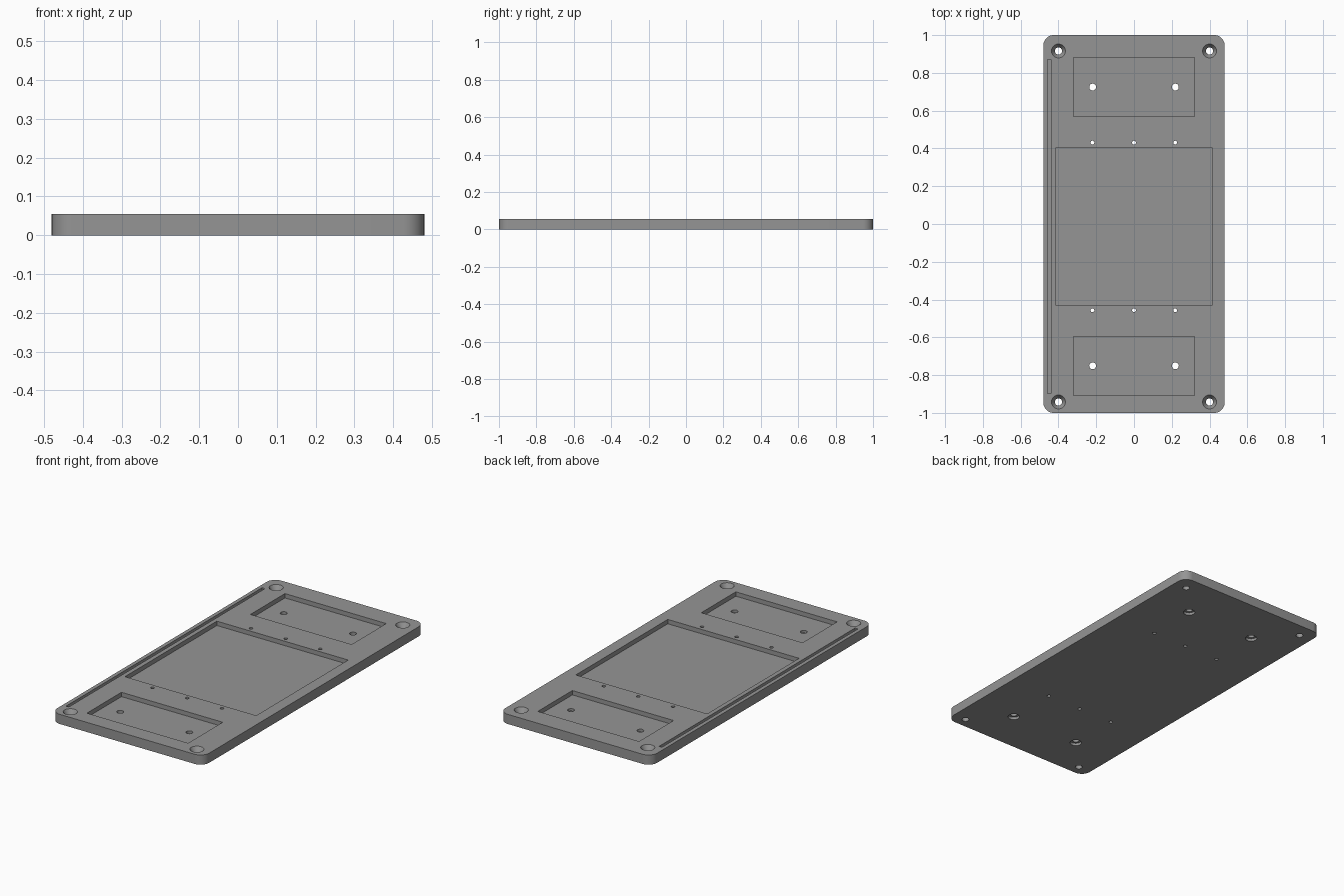
import bpy, bmesh, math

if "Cube" in bpy.data.objects:
    bpy.data.objects.remove(bpy.data.objects["Cube"])

W, L, H = 0.96, 2.0, 0.055      # plate size
CY = -0.013                     # centre line of the pocket pattern
FLOOR = 0.03                    # pocket floor height

grey = bpy.data.materials.new("mid grey")
grey.diffuse_color = (0.3, 0.3, 0.3, 1)
grey.use_nodes = True
grey.node_tree.nodes["Principled BSDF"].inputs["Base Color"].default_value = grey.diffuse_color


def make_object(name, bm):
    bmesh.ops.recalc_face_normals(bm, faces=bm.faces[:])
    mesh = bpy.data.meshes.new(name)
    bm.to_mesh(mesh)
    bm.free()
    mesh.materials.append(grey)
    ob = bpy.data.objects.new(name, mesh)
    bpy.context.collection.objects.link(ob)
    return ob


def rounded_slab(name, w, l, z0, z1, r, cx=0, cy=0, steps=10):
    """Upright prism with rounded corners (r = 0 gives a plain box)."""
    bm = bmesh.new()
    pts = []
    for i, (sx, sy) in enumerate(((1, 1), (-1, 1), (-1, -1), (1, -1))):
        for k in range(steps + 1 if r else 1):
            a = math.radians(90 * (i + k / steps))
            pts.append((cx + sx * (w / 2 - r) + r * math.cos(a),
                        cy + sy * (l / 2 - r) + r * math.sin(a)))
    face = bm.faces.new([bm.verts.new((x, y, z0)) for x, y in pts])
    top = bmesh.ops.extrude_face_region(bm, geom=[face])["geom"]
    for v in top:
        if isinstance(v, bmesh.types.BMVert):
            v.co.z = z1
    return make_object(name, bm)


def drill(name, x, y, z0, z1, r0, r1, sides=32):
    """Cylinder or cone from z0 (radius r0) to z1 (radius r1)."""
    bm = bmesh.new()
    bmesh.ops.create_cone(bm, cap_ends=True, segments=sides,
                          radius1=r0, radius2=r1, depth=z1 - z0)
    bmesh.ops.translate(bm, verts=bm.verts[:], vec=(x, y, (z0 + z1) / 2))
    return make_object(name, bm)


plate = rounded_slab("base_plate", W, L, 0, H, 0.055)

# Recesses: centre pocket, two end pockets, narrow side slot
cutters = [
    rounded_slab("centre_pocket", 0.83, 0.83, FLOOR, 0.1, 0, 0, CY),
    rounded_slab("side_slot", 0.018, 1.77, FLOOR, 0.1, 0, -0.449, CY),
]
for s in (-1, 1):
    cutters.append(rounded_slab("end_pocket", 0.64, 0.312, FLOOR, 0.1, 0, 0, CY + s * 0.738))
    # Small through holes beside the centre pocket
    for x in (-0.22, 0, 0.218):
        cutters.append(drill("pin_hole", x, CY + s * 0.444, -0.1, 0.1, 0.01, 0.01, 20))
    # End pocket holes, widened from below
    for x in (-0.219, 0.219):
        y = CY + s * 0.738
        cutters.append(drill("pocket_hole", x, y, -0.1, 0.1, 0.018, 0.018))
        cutters.append(drill("pocket_hole_counterbore", x, y, -0.1, 0.015, 0.031, 0.031))
    # Countersunk corner screw holes
    for x in (-0.4, 0.4):
        y = CY + s * 0.929
        cutters.append(drill("screw_hole", x, y, -0.1, 0.1, 0.019, 0.019))
        cutters.append(drill("screw_countersink", x, y, 0.025, 0.065, 0.019, 0.043))

# Cut every recess and hole into the plate
bpy.context.view_layer.objects.active = plate
plate.select_set(True)
for c in cutters:
    mod = plate.modifiers.new(c.name, 'BOOLEAN')
    mod.operation = 'DIFFERENCE'
    mod.solver = 'EXACT'
    mod.object = c
    bpy.ops.object.modifier_apply(modifier=mod.name)
    bpy.data.objects.remove(c, do_unlink=True)

bpy.ops.object.shade_smooth_by_angle(angle=math.radians(30))
